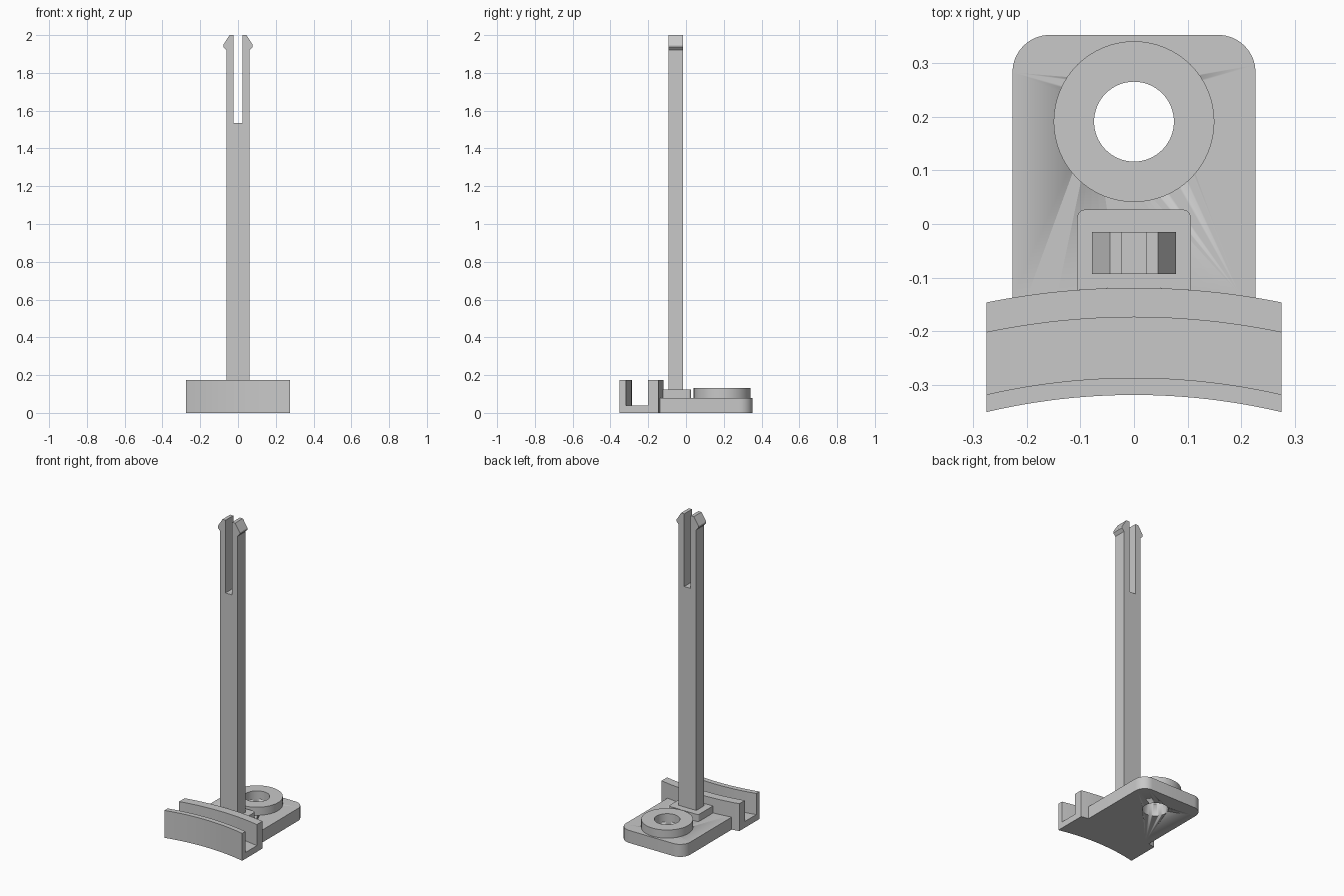
import bpy, bmesh, math

if "Cube" in bpy.data.objects:
    bpy.data.objects.remove(bpy.data.objects["Cube"])

grey = bpy.data.materials.new("light grey")
grey.diffuse_color = (0.58, 0.58, 0.58, 1)
grey.use_nodes = True
grey.node_tree.nodes["Principled BSDF"].inputs["Base Color"].default_value = grey.diffuse_color

ARC_Y = -1.519   # centre of the curved rail
HOLE = (0, 0.191)


def prism(name, pts, lo, hi, axis="z"):
    """Extrude a closed 2D profile along z, or an xz profile along y."""
    bm = bmesh.new()
    if axis == "z":
        vs, step = [bm.verts.new((a, b, lo)) for a, b in pts], (0, 0, hi - lo)
    else:
        vs, step = [bm.verts.new((a, lo, b)) for a, b in pts], (0, hi - lo, 0)
    face = bm.faces.new(vs)
    ext = bmesh.ops.extrude_face_region(bm, geom=[face], use_keep_orig=True)
    moved = [g for g in ext["geom"] if isinstance(g, bmesh.types.BMVert)]
    bmesh.ops.translate(bm, verts=moved, vec=step)
    return finish(name, bm)


def finish(name, bm):
    bmesh.ops.recalc_face_normals(bm, faces=bm.faces)
    mesh = bpy.data.meshes.new(name)
    bm.to_mesh(mesh)
    bm.free()
    mesh.materials.append(grey)
    ob = bpy.data.objects.new(name, mesh)
    bpy.context.collection.objects.link(ob)
    bpy.ops.object.select_all(action="DESELECT")
    ob.select_set(True)
    bpy.context.view_layer.objects.active = ob
    bpy.ops.object.shade_smooth_by_angle(angle=math.radians(30))
    return ob


def arc_y(x, r):
    return ARC_Y + math.sqrt(r * r - x * x)


def tab(half, back, radius, n=8):
    """Plate outline: rounded back corners, front edge following the rail."""
    pts = [(x, arc_y(x, 1.4)) for x in (-half + 2 * half * i / 16 for i in range(17))]
    for cx, start in ((half - radius, 0), (radius - half, 90)):
        for i in range(n + 1):
            a = math.radians(start + 90 * i / n)
            pts.append((cx + radius * math.cos(a), back - radius + radius * math.sin(a)))
    return pts


# Base plate with a round through hole
base = prism("base_plate", tab(0.227, 0.353, 0.07), 0, 0.08)
circle = [(HOLE[0] + 0.0745 * math.cos(math.tau * i / 64),
           HOLE[1] + 0.0745 * math.sin(math.tau * i / 64)) for i in range(64)]
cutter = prism("hole_cutter", circle, -0.1, 0.3)
cutter.hide_render = True
bpy.context.view_layer.objects.active = base
mod = base.modifiers.new("hole", "BOOLEAN")
mod.operation, mod.object, mod.solver = "DIFFERENCE", cutter, "EXACT"
bpy.ops.object.modifier_apply(modifier="hole")
bpy.data.objects.remove(cutter)

# Raised collar around the hole
bm = bmesh.new()
rings = []
for r, z in ((0.0745, 0.08), (0.15, 0.08), (0.15, 0.132), (0.0745, 0.132)):
    rings.append([bm.verts.new((HOLE[0] + r * math.cos(math.tau * i / 64),
                                HOLE[1] + r * math.sin(math.tau * i / 64), z)) for i in range(64)])
for k in range(4):
    a, b = rings[k], rings[(k + 1) % 4]
    for i in range(64):
        j = (i + 1) % 64
        bm.faces.new((a[i], a[j], b[j], b[i]))
finish("hole_collar", bm)

# Curved channel rail: U section swept across x
section = [(1.2, 0), (1.4, 0), (1.4, 0.175), (1.345, 0.175),
           (1.345, 0.04), (1.232, 0.04), (1.232, 0.175), (1.2, 0.175)]
bm = bmesh.new()
cols = []
for i in range(25):
    x = -0.275 + 0.55 * i / 24
    cols.append([bm.verts.new((x, arc_y(x, r), z)) for r, z in section])
for a, b in zip(cols, cols[1:]):
    for k in range(8):
        j = (k + 1) % 8
        bm.faces.new((a[k], a[j], b[j], b[k]))
bm.faces.new(cols[0])
bm.faces.new(cols[-1])
finish("channel_rail", bm)

# Pad under the post
prism("post_pad", tab(0.106, 0.027, 0.015, 5), 0.08, 0.125)

# Split post with barbed snap tips
half = [(0.062, 0.125), (0.062, 1.92), (0.078, 1.938), (0.078, 1.948),
        (0.045, 2.0), (0.023, 2.0), (0.023, 1.535)]
prism("snap_post", half + [(-x, z) for x, z in reversed(half)], -0.093, -0.015, "y")
